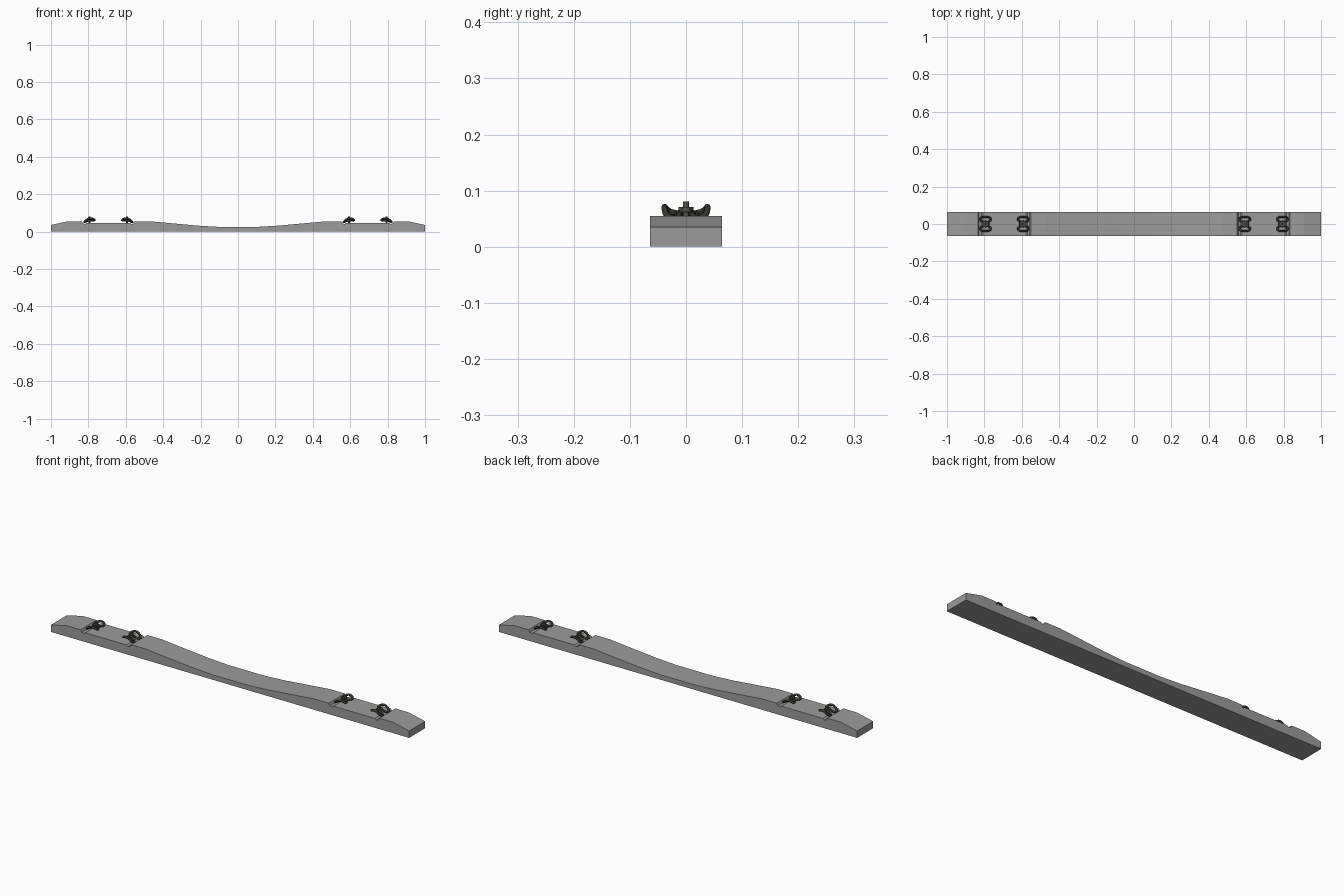
import bpy, bmesh, math

if "Cube" in bpy.data.objects:
    bpy.data.objects.remove(bpy.data.objects["Cube"])

def material(name, rgb):
    m = bpy.data.materials.new(name)
    m.diffuse_color = (*rgb, 1)
    m.use_nodes = True
    m.node_tree.nodes["Principled BSDF"].inputs["Base Color"].default_value = m.diffuse_color
    return m

CONCRETE = material("concrete grey", (0.33, 0.33, 0.33))
SPRING = material("dark spring steel", (0.035, 0.035, 0.03))
BOLT = material("bolt steel", (0.085, 0.085, 0.07))

# sleeper body: half profile mirrored in x, extruded along y
half = [(0.10, 0.025), (0.22, 0.032), (0.36, 0.045), (0.47, 0.055), (0.552, 0.055),
        (0.558, 0.043), (0.570, 0.041), (0.578, 0.047), (0.808, 0.047),
        (0.816, 0.041), (0.828, 0.043), (0.834, 0.055), (0.91, 0.055),
        (1.0, 0.035), (1.0, 0.0)]
profile = half + [(-x, z) for x, z in reversed(half)]
bm = bmesh.new()
face = bm.faces.new([bm.verts.new((x, -0.064, z)) for x, z in profile])
ext = bmesh.ops.extrude_face_region(bm, geom=[face])
bmesh.ops.translate(bm, vec=(0, 0.128, 0),
                    verts=[v for v in ext["geom"] if isinstance(v, bmesh.types.BMVert)])
bmesh.ops.recalc_face_normals(bm, faces=bm.faces)
me = bpy.data.meshes.new("sleeper_body")
bm.to_mesh(me)
bm.free()
me.materials.append(CONCRETE)
bpy.context.collection.objects.link(bpy.data.objects.new("sleeper_body", me))

# spring clip: half path, local +x points to the rail
arm = [(0.014, 0.007, 0.060), (0.002, 0.012, 0.060), (-0.014, 0.012, 0.056),
       (-0.026, 0.017, 0.051), (-0.029, 0.025, 0.051), (-0.024, 0.034, 0.056),
       (-0.010, 0.038, 0.067), (0.006, 0.038, 0.071), (0.020, 0.035, 0.067),
       (0.027, 0.027, 0.062), (0.024, 0.019, 0.060), (0.016, 0.016, 0.059)]
path = [(x, -y, z) for x, y, z in reversed(arm)] + [(0.017, 0, 0.060)] + arm

def spring_clip(x0, side):
    cu = bpy.data.curves.new("spring_clip", "CURVE")
    cu.dimensions = "3D"
    cu.bevel_depth = 0.0055
    cu.bevel_resolution = 2
    cu.resolution_u = 4
    cu.use_fill_caps = True
    sp = cu.splines.new("BEZIER")
    sp.bezier_points.add(len(path) - 1)
    for p, (x, y, z) in zip(sp.bezier_points, path):
        p.co = (x0 + side * x, y, z)
        p.handle_left_type = p.handle_right_type = "AUTO"
    cu.materials.append(SPRING)
    bpy.context.collection.objects.link(bpy.data.objects.new("spring_clip", cu))

def cylinder(name, x, r, z0, z1, sides):
    bpy.ops.mesh.primitive_cylinder_add(vertices=sides, radius=r, depth=z1 - z0,
                                        location=(x, 0, (z0 + z1) / 2))
    ob = bpy.context.object
    ob.name = name
    ob.data.materials.append(BOLT)
    bpy.ops.object.shade_smooth_by_angle(angle=math.radians(35))

# four fastenings, each with clip, washer, nut and bolt
for x, side in ((-0.793, 1), (-0.593, -1), (0.593, 1), (0.793, -1)):
    spring_clip(x, side)
    cylinder("washer", x, 0.016, 0.061, 0.064, 20)
    cylinder("hex_nut", x, 0.013, 0.064, 0.071, 6)
    cylinder("bolt", x, 0.005, 0.045, 0.081, 12)
